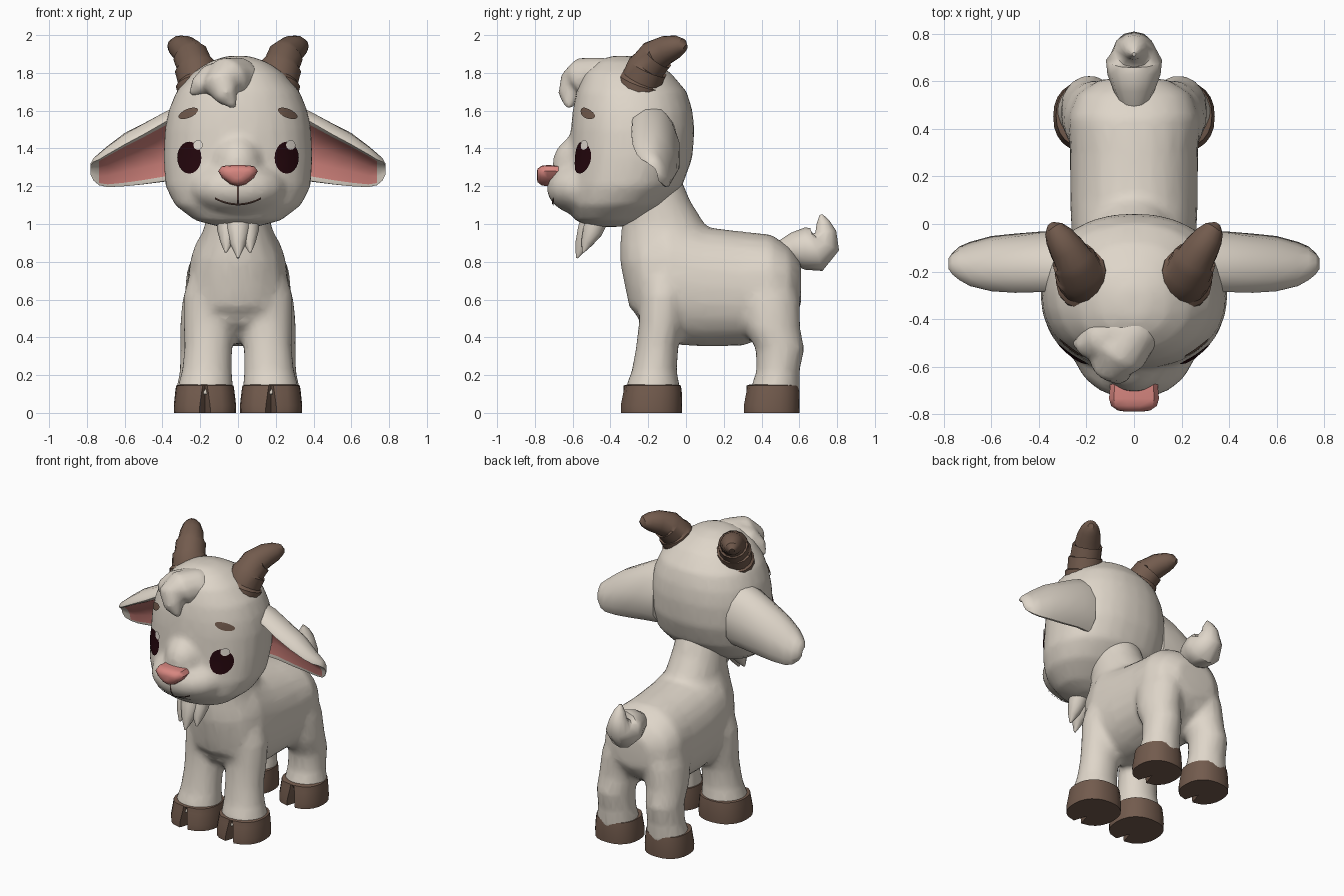
import bpy, bmesh, math
from mathutils import Vector, Matrix
from mathutils.bvhtree import BVHTree

if "Cube" in bpy.data.objects:
    bpy.data.objects.remove(bpy.data.objects["Cube"])

X, Y, Z = Vector((1, 0, 0)), Vector((0, 1, 0)), Vector((0, 0, 1))


def material(name, rgb):
    m = bpy.data.materials.new(name)
    m.diffuse_color = (*rgb, 1)
    m.use_nodes = True
    m.node_tree.nodes["Principled BSDF"].inputs["Base Color"].default_value = m.diffuse_color
    return m


FUR = material("cream fur", (0.735, 0.67, 0.585))
HORN = material("brown horn", (0.17, 0.105, 0.075))
PINK = material("pink skin", (0.68, 0.24, 0.215))
EYE = material("dark eye", (0.018, 0.002, 0.004))
SHINE = material("eye shine", (0.80, 0.74, 0.67))
MOUTH = material("mouth line", (0.10, 0.055, 0.042))


def finish(name, bm, mats, angle=40, voxel=0, ratio=1.0):
    bmesh.ops.recalc_face_normals(bm, faces=bm.faces)
    me = bpy.data.meshes.new(name)
    bm.to_mesh(me)
    bm.free()
    ob = bpy.data.objects.new(name, me)
    bpy.context.collection.objects.link(ob)
    for m in mats:
        me.materials.append(m)
    if voxel:  # fuse overlapping volumes into one skin
        r = ob.modifiers.new("fuse", 'REMESH')
        r.mode, r.voxel_size = 'VOXEL', voxel
        s = ob.modifiers.new("soften", 'SMOOTH')
        s.factor, s.iterations = 0.5, 8
        ob.modifiers.new("reduce", 'DECIMATE').ratio = ratio
        dg = bpy.context.evaluated_depsgraph_get()
        me = bpy.data.meshes.new_from_object(ob.evaluated_get(dg))
        ob.modifiers.clear()
        ob.data = me
    for p in me.polygons:
        p.use_smooth = True
    me.set_sharp_from_angle(angle=math.radians(angle))
    return ob


def loft(bm, loops, mat_of=None):
    rows = [[bm.verts.new(p) for p in loop] for loop in loops]
    n = len(rows[0])
    for r, (a, b) in enumerate(zip(rows, rows[1:])):
        for i in range(n):
            j = (i + 1) % n
            f = bm.faces.new((a[i], a[j], b[j], b[i]))
            f.material_index = mat_of(r, i) if mat_of else 0
    bm.faces.new(rows[0])
    bm.faces.new(rows[-1])


def ring(c, u, v, ru, rv, n=20, e=2.0):
    pts = []
    for k in range(n):
        a = math.tau * k / n
        ca, sa = math.cos(a), math.sin(a)
        pts.append(Vector(c) + u * ru * math.copysign(abs(ca) ** (2 / e), ca)
                   + v * rv * math.copysign(abs(sa) ** (2 / e), sa))
    return pts


def tube(bm, path, ref=X, n=12, s=1):
    """path of (x, y, z, radius), rings square to the path"""
    c = [Vector((p[0] * s, p[1], p[2])) for p in path]
    loops = []
    for i, p in enumerate(path):
        t = (c[min(i + 1, len(c) - 1)] - c[max(i - 1, 0)]).normalized()
        u = (ref - t * ref.dot(t)).normalized()
        loops.append(ring(c[i], u, t.cross(u), p[3], p[3], n))
    loft(bm, loops)


def ball(bm, c, r):
    bmesh.ops.create_uvsphere(bm, u_segments=20, v_segments=12, radius=1,
                              matrix=Matrix.Translation(c) @ Matrix.Diagonal((*r, 1)))


SIDES = ((1, "right"), (-1, "left"))

# body: torso, neck and legs fused together
bm = bmesh.new()
torso = [(-.30, .60, .88, .13), (-.24, .47, 1.0, .21), (-.1, .365, 1.05, .26), (.1, .35, .985, .27),
         (.3, .355, .96, .27), (.45, .41, .945, .28), (.55, .48, .88, .24), (.61, .57, .80, .14)]
loft(bm, [ring((0, y, (a + b) / 2), X, Z, w, (b - a) / 2, 24, 2.2) for y, a, b, w in torso])
neck = [(.55, -.08, .22, .26), (.8, -.10, .25, .245), (.9, -.105, .245, .205),
        (1.0, -.12, .22, .175), (1.12, -.16, .185, .165), (1.25, -.2, .17, .16)]
loft(bm, [ring((0, y, z), X, Y, w, d) for z, y, d, w in neck])
front = [(.09, .175, -.178, .15, .146), (.15, .172, -.175, .147, .142), (.22, .165, -.168, .133, .12),
         (.35, .157, -.152, .128, .113), (.48, .153, -.13, .137, .12), (.62, .145, -.12, .145, .13),
         (.72, .125, -.12, .135, .12), (.82, .09, -.12, .1, .1)]
rear = [(.09, .19, .467, .138, .135), (.15, .189, .475, .134, .128), (.22, .187, .487, .122, .115),
        (.34, .187, .498, .12, .13), (.45, .178, .455, .13, .15), (.6, .155, .435, .14, .17),
        (.72, .125, .43, .13, .15), (.82, .09, .43, .1, .1)]
for s, _ in SIDES:
    for leg in (front, rear):
        loft(bm, [ring((x * s, y, z), X, Y, rx, ry) for z, x, y, rx, ry in leg])
finish("body", bm, [FUR], 35, 0.02, 0.3)

# tail
bm = bmesh.new()
tube(bm, [(0, .5, .85, .06), (0, .57, .865, .09), (0, .63, .87, .112), (0, .69, .865, .118),
          (0, .735, .90, .085), (0, .74, .96, .055), (0, .725, 1.01, .035), (0, .715, 1.05, .008)])
tube(bm, [(0, .67, .84, .095), (0, .715, .86, .075), (.01, .745, .91, .04), (.01, .765, .965, .008)])
finish("tail", bm, [FUR], 50)

# hooves with a cleft at the front
for label, cx, cy, r in (("front", .175, -.185, .165), ("rear", .19, .452, .15)):
    for s, side in SIDES:
        bm = bmesh.new()
        loops = []
        for z, k, notch in ((0, .99, .1), (.04, 1, .085), (.11, .95, .03), (.145, .92, 0), (.15, .8, 0)):
            pts = ring((cx * s, cy + .006 * (z > .1), z), X, Y, r * k, r * k, 24, 2.3)
            pts[18].y += notch
            for i, d in ((17, -1), (19, 1)):  # spread the walls of the cleft
                pts[i].x = cx * s + d * (.012 + notch * .18)
            loops.append(pts)
        loft(bm, loops)
        finish(f"{label}_hoof_{side}", bm, [HORN], 35)

# head with muzzle and nose bridge
bm = bmesh.new()
skull = [(.985, -.50, -.33, .1), (1.02, -.59, -.25, .23), (1.1, -.63, -.12, .335), (1.2, -.63, -.02, .385),
         (1.35, -.615, .035, .395), (1.5, -.61, .045, .388), (1.6, -.60, .035, .368), (1.7, -.58, .005, .328),
         (1.8, -.54, -.08, .24), (1.86, -.47, -.18, .15), (1.89, -.4, -.27, .06)]
loft(bm, [ring((0, (a + b) / 2, z), X, Y, w, (b - a) / 2, 28, 2.2) for z, a, b, w in skull])
ball(bm, (0, -.525, 1.19), (.26, .215, .15))
ball(bm, (0, -.51, 1.31), (.15, .2, .18))
head = finish("head", bm, [FUR], 35, 0.02, 0.35)
tree = BVHTree.FromPolygons([v.co for v in head.data.vertices], [p.vertices for p in head.data.polygons])

# nose: rounded triangle, wide at the top
bm = bmesh.new()
loft(bm, [[Vector((x * k, y, 1.26 + (z - 1.26) * k)) for x, z in
           ((0, 1.2), (.04, 1.21), (.085, 1.245), (.105, 1.28), (.085, 1.307), (.03, 1.312),
            (-.03, 1.312), (-.085, 1.307), (-.105, 1.28), (-.085, 1.245), (-.04, 1.21))]
          for y, k in ((-.67, .95), (-.735, 1), (-.765, .92), (-.785, .65), (-.79, .3))])
finish("nose", bm, [PINK], 45)

# ears: cupped section from top edge to bottom edge, pink inside a fur rim
section = [(0, 0), (0, .5), (.12, .95), (.35, 1.1), (.6, 1), (.9, .6), (1, 0), (.97, -.09),
           (.91, -.03), (.75, .24), (.5, .35), (.25, .24), (.1, -.03), (.03, -.09)]
stations = [(.28, -.27, 1.61, -.1, 1.23, .14), (.38, -.28, 1.56, -.09, 1.225, .15),
            (.5, -.285, 1.49, -.09, 1.21, .14), (.6, -.28, 1.435, -.09, 1.20, .125),
            (.69, -.26, 1.38, -.1, 1.195, .09), (.735, -.235, 1.35, -.115, 1.205, .07),
            (.765, -.21, 1.335, -.14, 1.23, .05), (.78, -.19, 1.315, -.15, 1.26, .02)]
for s, side in SIDES:
    loops = []
    for x, ty, tz, by, bz, d in stations:
        edge = Vector((0, by - ty, bz - tz))
        out = Vector((0, -edge.z, edge.y)).normalized() * d
        loops.append([Vector((x * s, ty, tz)) + edge * u + out * v for u, v in section])
    bm = bmesh.new()
    loft(bm, loops, lambda r, i: 1 if 8 <= i <= 11 and r < 5 else 0)
    finish(f"ear_{side}", bm, [FUR, PINK], 45)

# horns with stepped growth rings
horn = [(.19, -.262, 1.68, .125), (.207, -.237, 1.755, .125), (.21, -.233, 1.765, .11), (.227, -.203, 1.83, .11),
        (.23, -.198, 1.84, .097), (.252, -.155, 1.893, .095), (.256, -.148, 1.9, .082),
        (.285, -.1, 1.925, .075), (.318, -.05, 1.938, .06), (.338, -.02, 1.938, .043), (.35, -.003, 1.93, .018)]
for s, side in SIDES:
    bm = bmesh.new()
    tube(bm, horn, n=14, s=s)
    finish(f"horn_{side}", bm, [HORN], 30)

# forelock of swept curls
bm = bmesh.new()
tube(bm, [(.03, -.33, 1.79, .07), (.01, -.44, 1.78, .105), (-.06, -.54, 1.765, .12), (-.09, -.59, 1.73, .095),
          (-.06, -.615, 1.68, .065), (-.015, -.625, 1.61, .012)])
tube(bm, [(.08, -.4, 1.79, .06), (-.06, -.45, 1.78, .095), (-.15, -.49, 1.755, .09),
          (-.21, -.51, 1.725, .055), (-.255, -.5, 1.685, .012)], Y)
tube(bm, [(-.03, -.46, 1.79, .08), (.06, -.48, 1.775, .07), (.14, -.47, 1.745, .012)], Y)
finish("forelock", bm, [FUR], 50, 0.015, 0.5)

# beard: pointed locks from one broad root
bm = bmesh.new()
tube(bm, [(0, -.47, 1.06, .08), (0, -.515, .96, .065), (0, -.55, .89, .04), (0, -.578, .82, .006)], n=10)
for s, _ in SIDES:
    tube(bm, [(.045, -.46, 1.06, .07), (.055, -.495, .96, .055), (.06, -.525, .9, .033), (.065, -.545, .85, .006)],
         n=10, s=s)
finish("beard", bm, [FUR], 50)


def plate(name, pts, faces, mat, lift=.007):
    """lay a flat front-view drawing onto the head surface"""
    bm = bmesh.new()
    vs = []
    for x, z in pts:
        hit = tree.ray_cast(Vector((x, -2, z)), Y)[0] or Vector((x, -.5, z))
        vs.append(bm.verts.new(hit + (hit - Vector((0, -.3, 1.4))).normalized() * lift))
    for f in faces:
        bm.faces.new([vs[i] for i in f])
    ob = finish(name, bm, [mat], 60)
    if sum(p.normal.y * p.area for p in ob.data.polygons) > 0:
        ob.data.flip_normals()


def disc(name, cx, cz, rx, rz, mat, lift=.007, tilt=0, n=20):
    pts, faces = [(cx, cz)], []
    for k in (.35, .7, 1):
        for i in range(n):
            a = math.tau * i / n
            u, v = rx * k * math.cos(a), rz * k * math.sin(a)
            pts.append((cx + u * math.cos(tilt) - v * math.sin(tilt), cz + u * math.sin(tilt) + v * math.cos(tilt)))
    for i in range(n):
        j = (i + 1) % n
        faces.append((0, 1 + i, 1 + j))
        faces += [(1 + r * n + i, 1 + r * n + n + i, 1 + r * n + n + j, 1 + r * n + j) for r in (0, 1)]
    plate(name, pts, faces, mat, lift)


# eyes, eye shines and brows
for s, side in SIDES:
    disc(f"eye_{side}", .253 * s, 1.352, .063, .083, EYE)
    disc(f"eye_shine_{side}", .253 * s + .018 + .03 * (s < 0), 1.418, .024, .025, SHINE, .011)
    disc(f"brow_{side}", .258 * s, 1.582, .054, .023, HORN, .008, -.4 * s)

# mouth line and groove below the nose
N = 16
smile = [(.12 * (2 * i / N - 1), 1.108 + .032 * (2 * i / N - 1) ** 2) for i in range(N + 1)]
w = .005
plate("mouth", [(x, z + w) for x, z in smile] + [(x, z - w) for x, z in smile],
      [(i, i + 1, N + 2 + i, N + 1 + i) for i in range(N)], MOUTH)
plate("nose_groove", [(d * w, 1.108 + .02 * i) for i in range(6) for d in (-1, 1)],
      [(2 * i, 2 * i + 1, 2 * i + 3, 2 * i + 2) for i in range(5)], MOUTH)
